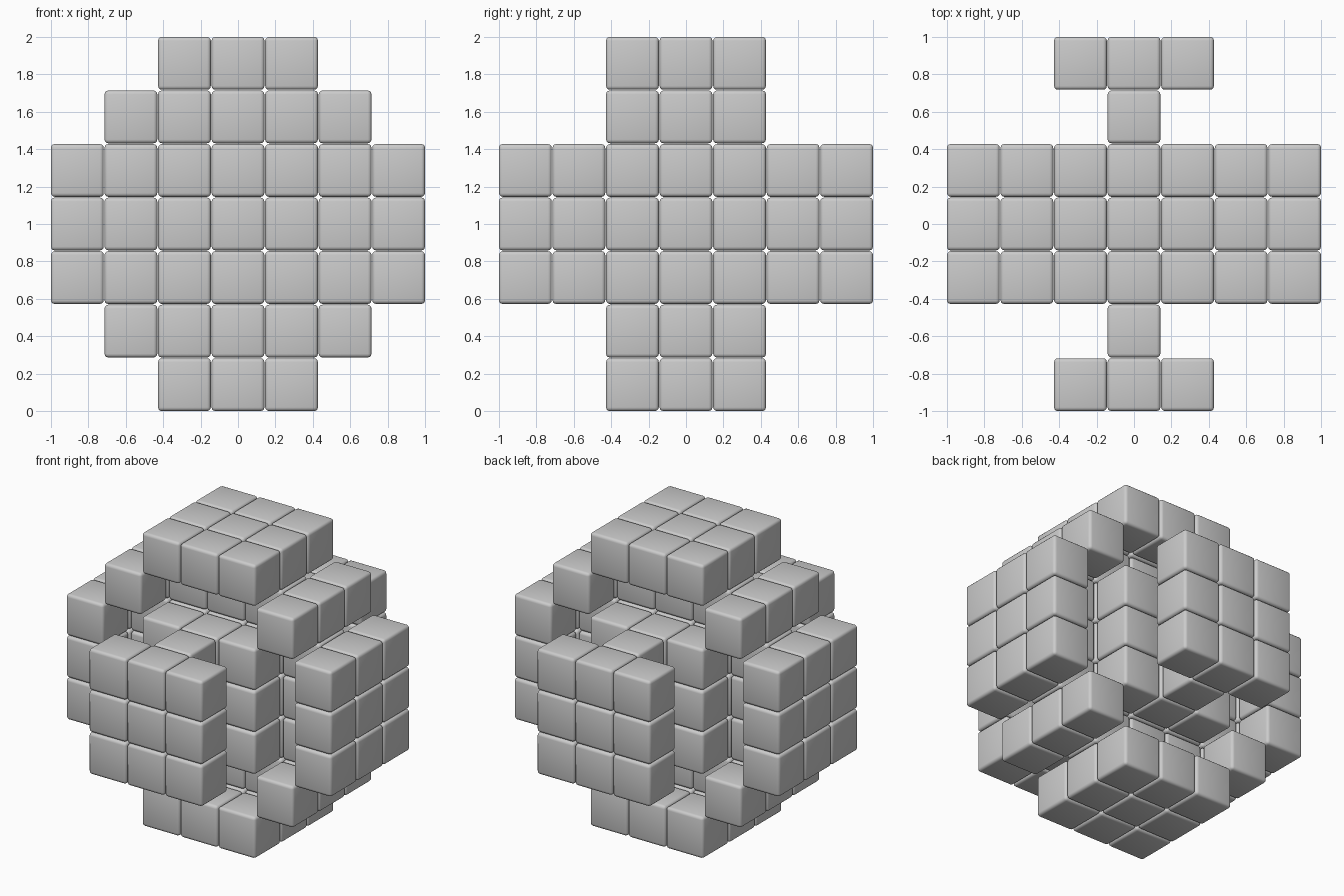
import bpy
import bmesh
from mathutils import Matrix, Vector

if "Cube" in bpy.data.objects:
    bpy.data.objects.remove(bpy.data.objects["Cube"], do_unlink=True)

SIZE = 0.282              # edge of one block
PITCH = (2 - SIZE) / 6    # seven blocks span two units

grey = bpy.data.materials.new("plain_grey")
grey.use_nodes = True
COLOUR = (0.6, 0.6, 0.6, 1)
grey.diffuse_color = COLOUR
grey.node_tree.nodes["Principled BSDF"].inputs["Base Color"].default_value = COLOUR


def blocks(name, xs, ys, zs):
    """One object made of rounded blocks at every listed grid cell."""
    bm = bmesh.new()
    for x in xs:
        for y in ys:
            for z in zs:
                spot = Vector((x, y, z)) * PITCH + Vector((0, 0, 1))
                bmesh.ops.create_cube(bm, size=SIZE, matrix=Matrix.Translation(spot))
    bmesh.ops.bevel(bm, geom=bm.edges[:], offset=0.02, segments=3,
                    profile=0.5, affect='EDGES')
    for face in bm.faces:
        face.smooth = True
    mesh = bpy.data.meshes.new(name)
    bm.to_mesh(mesh)
    bm.free()
    mesh.materials.append(grey)
    obj = bpy.data.objects.new(name, mesh)
    bpy.context.collection.objects.link(obj)


three = (-1, 0, 1)
mid = (0,)

# Central block
blocks("core", three, three, three)

# Outer plates and the bars joining them to the core
for side, x in (("left", 1), ("right", -1)):
    blocks(side + "_plate", (3 * x,), three, three)
    blocks(side + "_bar", (2 * x,), mid, three)
for side, y in (("front", -1), ("back", 1)):
    blocks(side + "_plate", three, (3 * y,), three)
    blocks(side + "_bar", mid, (2 * y,), three)
for side, z in (("top", 1), ("bottom", -1)):
    blocks(side + "_plate", three, three, (3 * z,))
    blocks(side + "_bar", three, mid, (2 * z,))
    # Corner rows running front to back
    for end, x in (("left", 1), ("right", -1)):
        blocks(side + "_" + end + "_row", (2 * x,), three, (2 * z,))
